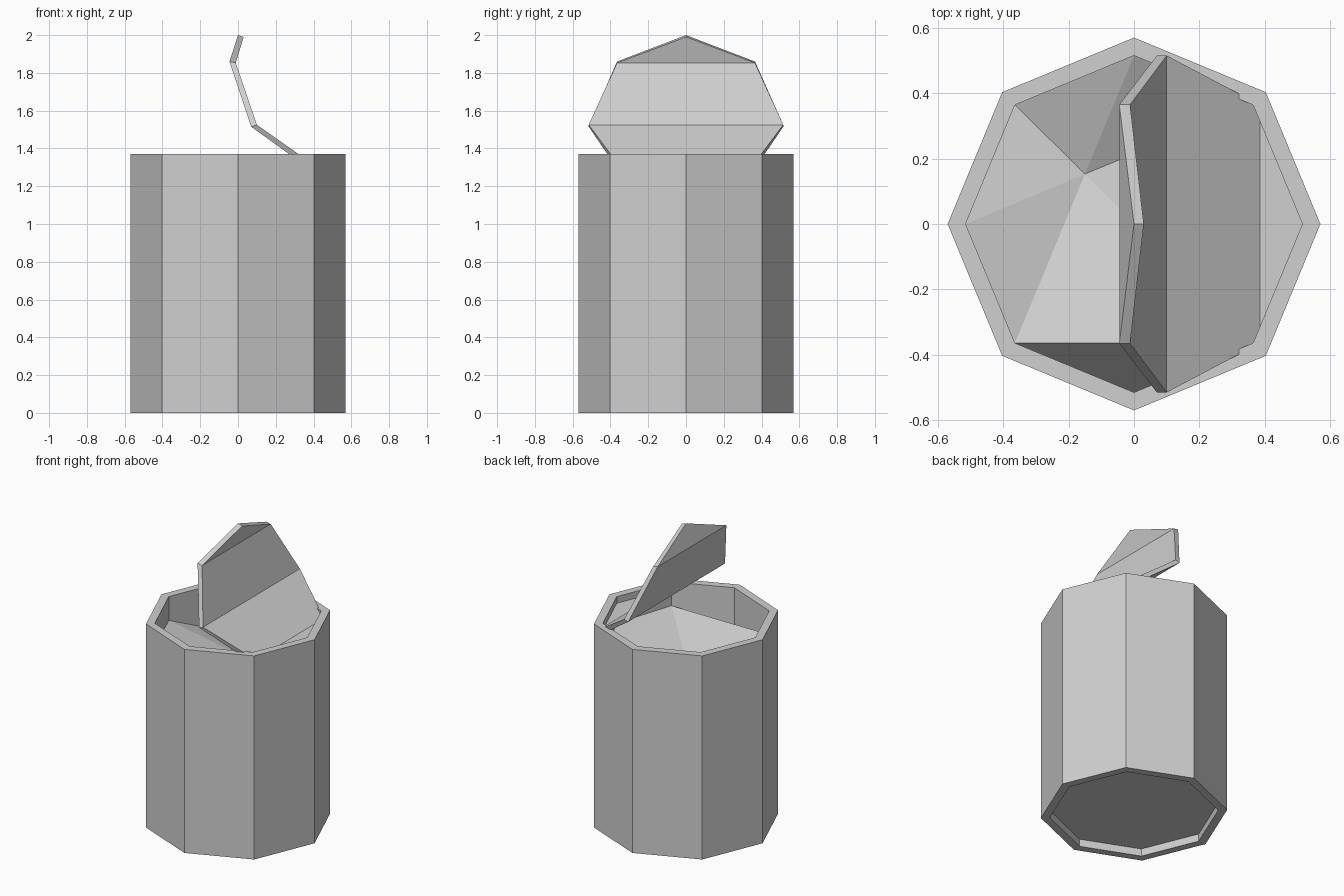
import bpy, bmesh
from math import cos, sin, pi

cube = bpy.data.objects.get("Cube")
if cube:
    bpy.data.objects.remove(cube)

SIDES, OUTER, INNER, TOP = 8, 0.57, 0.515, 1.37

metal = bpy.data.materials.new("light_grey_metal")
metal.use_nodes = True
grey = (0.63, 0.63, 0.63, 1)
metal.diffuse_color = grey
for node in metal.node_tree.nodes:
    if node.type == 'BSDF_PRINCIPLED':
        node.inputs["Base Color"].default_value = grey


def ring(bm, radius, z):
    """Octagon of vertices with corners on the axes."""
    return [bm.verts.new((radius * cos(2 * pi * i / SIDES),
                          radius * sin(2 * pi * i / SIDES), z)) for i in range(SIDES)]


def finish(bm, name):
    mesh = bpy.data.meshes.new(name)
    bm.to_mesh(mesh)
    bm.free()
    mesh.materials.append(metal)
    obj = bpy.data.objects.new(name, mesh)
    bpy.context.collection.objects.link(obj)
    return obj


# Can body: recessed base, outer wall, rim and inner wall
bm = bmesh.new()
profile = [(INNER, 0.05), (INNER, 0), (OUTER, 0), (OUTER, TOP), (INNER, TOP), (INNER, 0.95)]
rings = [ring(bm, r, z) for r, z in profile]
for low, high in zip(rings, rings[1:]):
    for i in range(SIDES):
        j = (i + 1) % SIDES
        bm.faces.new((low[i], low[j], high[j], high[i]))
bm.faces.new(rings[0][::-1])
finish(bm, "can_body")

# Uneven contents: a fan around a low point, with two corner triangles
bm = bmesh.new()
edge = ring(bm, INNER, 0)
for vert, z in zip(edge, (1.19, 1.15, 1.23, 1.04, 1.21, 1.21, 0.98, 1.21)):
    vert.co.z = z
low_point = bm.verts.new((-0.15, 0.153, 1.04))
fan = [edge[i] for i in (1, 2, 3, 4, 5, 7)]
for i, vert in enumerate(fan):
    bm.faces.new((low_point, vert, fan[(i + 1) % len(fan)]))
bm.faces.new((edge[5], edge[6], edge[7]))
bm.faces.new((edge[7], edge[0], edge[1]))
finish(bm, "contents")

# Peeled lid: an octagonal plate bent along three lines
# Each station: half width, upper (x, z), lower (x, z)
stations = [
    (0.0, (0.515, 1.325), (0.515, 1.295)),
    (0.365, (0.385, 1.325), (0.375, 1.295)),
    (0.515, (0.10, 1.525), (0.07, 1.515)),
    (0.365, (-0.012, 1.853), (-0.045, 1.86)),
    (0.0, (0.03, 1.99), (0.0, 2.0)),
]
bm = bmesh.new()
rows = []
for width, up, down in stations:
    rows.append([bm.verts.new((x, side * width, z))
                 for (x, z), side in ((up, -1), (up, 1), (down, 1), (down, -1))])
for a, b in zip(rows, rows[1:]):
    for i in range(4):
        j = (i + 1) % 4
        bm.faces.new((a[i], a[j], b[j], b[i]))
bmesh.ops.remove_doubles(bm, verts=bm.verts, dist=0.0001)
bmesh.ops.recalc_face_normals(bm, faces=bm.faces)
finish(bm, "bent_lid")
